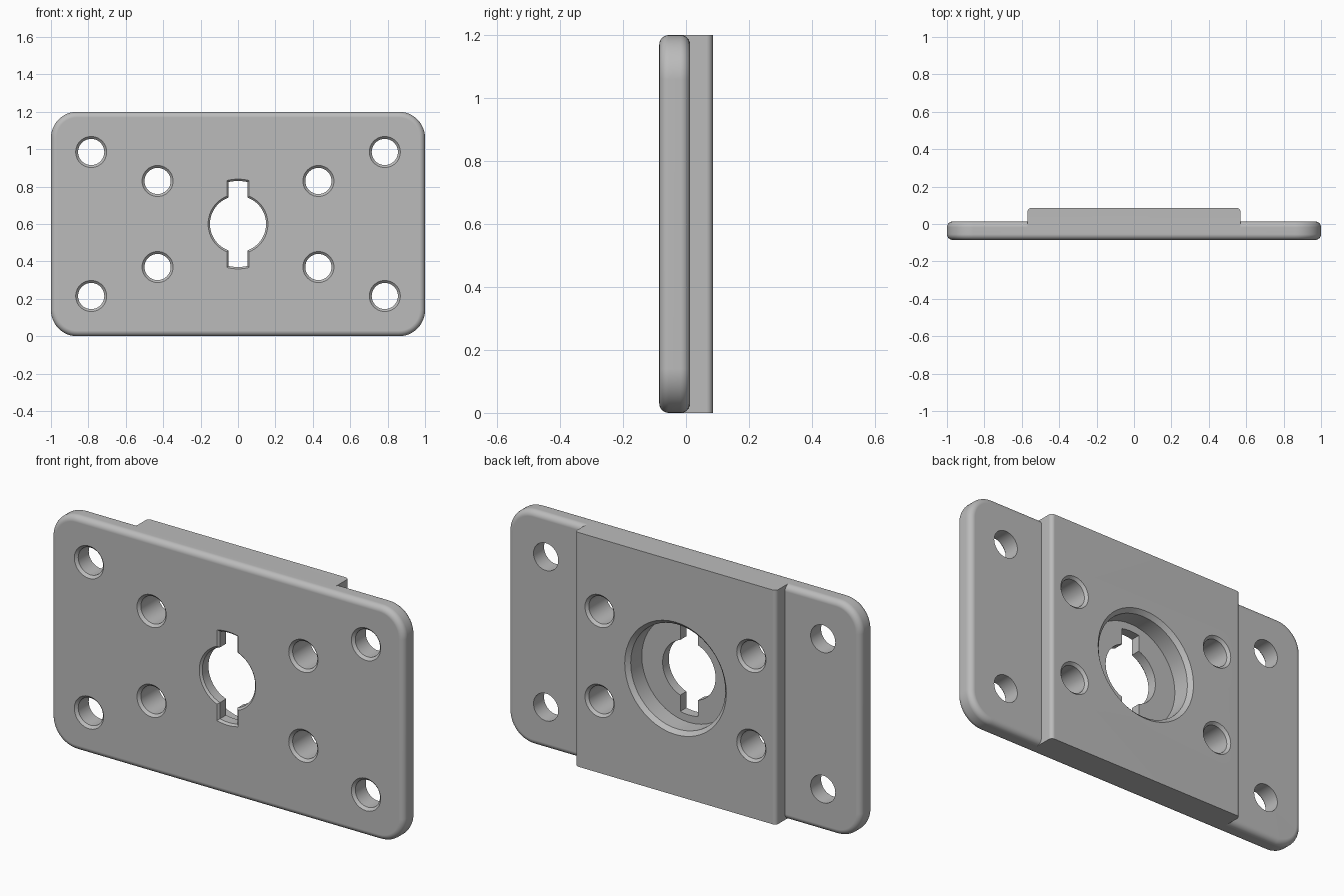
import bpy, bmesh
from math import pi, sin, cos, asin
from mathutils import Vector

if "Cube" in bpy.data.objects:
    bpy.data.objects.remove(bpy.data.objects["Cube"])

MID = 0.6                               # height of the plate centre
FRONT, STEP, BACK = -0.085, 0.013, 0.085

grey = bpy.data.materials.new("grey metal")
grey.use_nodes = True
grey.diffuse_color = (0.5, 0.5, 0.5, 1)
grey.node_tree.nodes["Principled BSDF"].inputs["Base Color"].default_value = (0.5, 0.5, 0.5, 1)


def arc(cx, cy, r, start, end, steps):
    angles = [start + (end - start) * i / steps for i in range(steps + 1)]
    return [(cx + r * cos(a), cy + r * sin(a)) for a in angles]


def loft(name, rings):
    """Skin equal-length rings of points into a closed solid."""
    bm = bmesh.new()
    rows = [[bm.verts.new(p) for p in ring] for ring in rings]
    n = len(rows[0])
    for a, b in zip(rows, rows[1:]):
        for i in range(n):
            bm.faces.new((a[i], a[(i + 1) % n], b[(i + 1) % n], b[i]))
    bm.faces.new(rows[0])
    bm.faces.new(rows[-1])
    bmesh.ops.recalc_face_normals(bm, faces=bm.faces)
    mesh = bpy.data.meshes.new(name)
    bm.to_mesh(mesh)
    bm.free()
    mesh.materials.append(grey)
    obj = bpy.data.objects.new(name, mesh)
    bpy.context.collection.objects.link(obj)
    return obj


def upright(outline, y):
    return [Vector((x, y, MID + z)) for x, z in outline]


def rounded_rect(inset):
    pts = []
    for k, (sx, sz) in enumerate([(1, 1), (-1, 1), (-1, -1), (1, -1)]):
        pts += arc(sx * 0.86, sz * 0.46, 0.14 - inset, k * pi / 2, (k + 1) * pi / 2, 12)
    return pts


def keyhole(grow):
    """Round hole with a slot above and below."""
    r, slot, w = 0.15 + grow, 0.23 + grow, 0.05 + grow
    a, b = asin(w / r), asin(w / slot)
    half = arc(0, 0, r, a - pi / 2, pi / 2 - a, 24) + arc(0, 0, slot, pi / 2 - b, pi / 2 + b, 6)
    return half + [(-x, -z) for x, z in half]


def bore(name, x, z, profile):
    return loft(name, [upright(arc(x, z, r, 0, 2 * pi * 47 / 48, 47), y) for r, y in profile])


def combine(target, tool, operation):
    mod = target.modifiers.new(operation, 'BOOLEAN')
    mod.operation, mod.object, mod.solver = operation, tool, 'EXACT'
    bpy.context.view_layer.objects.active = target
    bpy.ops.object.modifier_apply(modifier=mod.name)
    bpy.data.objects.remove(tool)


# Base plate with rounded rims
R = 0.03
rim = [(R - R * sin(t), R - R * cos(t)) for t in [i * pi / 12 for i in range(7)]]
rings = [upright(rounded_rect(d), FRONT + h) for d, h in rim]
rings += [upright(rounded_rect(d), STEP - h) for d, h in reversed(rim)]
plate = loft("mounting_plate", rings)

# Raised back block with rounded upright edges
F = 0.02
outline = [(-0.57, -0.04), (0.57, -0.04)]
outline += arc(0.57 - F, BACK - F, F, 0, pi / 2, 6) + arc(F - 0.57, BACK - F, F, pi / 2, pi, 6)
block = loft("raised_block", [[Vector((x, y, z)) for x, y in outline] for z in (0, 2 * MID)])
combine(plate, block, 'UNION')

# Screw holes: outer ones countersunk in front, inner ones on both sides
C = 0.013
lead = [(0.083, FRONT - 0.05), (0.083, FRONT), (0.07, FRONT + C)]
through = lead + [(0.07, BACK + 0.05)]
both = lead + [(0.07, BACK - C), (0.083, BACK), (0.083, BACK + 0.05)]
for sx in (-1, 1):
    for sz in (-1, 1):
        combine(plate, bore("outer_hole", sx * 0.785, sz * 0.385, through), 'DIFFERENCE')
        combine(plate, bore("inner_hole", sx * 0.43, sz * 0.23, both), 'DIFFERENCE')

# Round recess in the back, then the keyhole through its floor
FLOOR = -0.025
recess = [(0.268, FLOOR), (0.268, BACK - 0.02), (0.288, BACK), (0.288, BACK + 0.05)]
combine(plate, bore("recess", 0, 0, recess), 'DIFFERENCE')
key_rings = [(0.01, FRONT - 0.05), (0.01, FRONT), (0, FRONT + 0.01), (0, BACK)]
combine(plate, loft("keyhole", [upright(keyhole(g), y) for g, y in key_rings]), 'DIFFERENCE')

# Smooth the round surfaces while keeping flats flat
bpy.ops.object.select_all(action='DESELECT')
plate.select_set(True)
bpy.context.view_layer.objects.active = plate
bpy.ops.object.shade_smooth_by_angle(angle=pi / 6)
weighted = plate.modifiers.new("flat_faces", 'WEIGHTED_NORMAL')
weighted.keep_sharp = True
